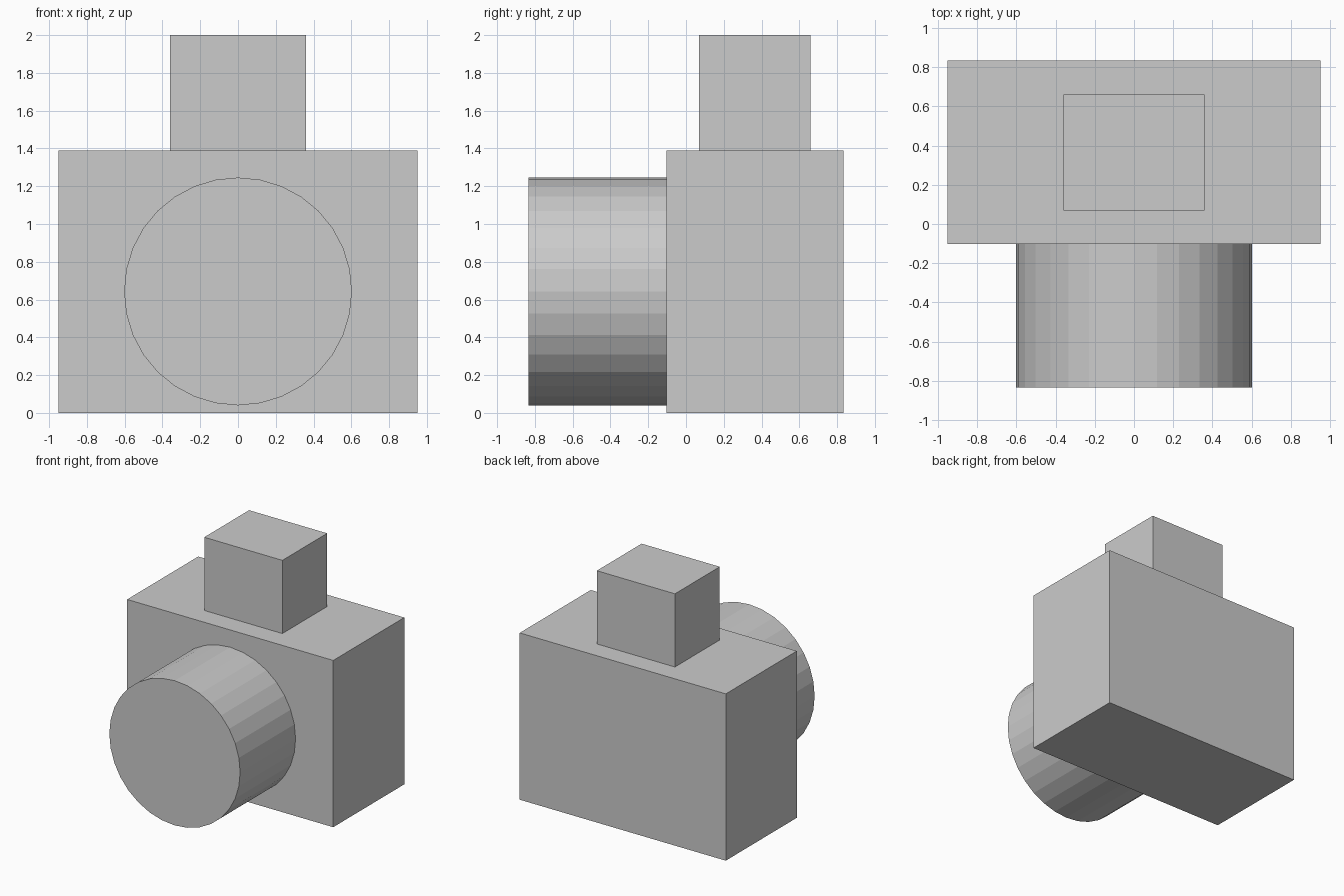
import bpy
import math

if "Cube" in bpy.data.objects:
    bpy.data.objects.remove(bpy.data.objects["Cube"])


def box(name, x, y, z):
    """Add a box from (min, max) ranges on each axis."""
    ranges = (x, y, z)
    bpy.ops.mesh.primitive_cube_add(size=1, location=[(a + b) / 2 for a, b in ranges])
    obj = bpy.context.object
    obj.name = name
    obj.scale = [b - a for a, b in ranges]
    bpy.ops.object.transform_apply(location=False, rotation=False, scale=True)
    return obj


# Camera body and the viewfinder block on top
box("camera_body", (-0.95, 0.95), (-0.103, 0.833), (0, 1.39))
box("viewfinder", (-0.36, 0.36), (0.07, 0.66), (1.39, 2))

# Lens barrel, flat-shaded with 32 sides, pointing forward
front, back = -0.833, -0.103
bpy.ops.mesh.primitive_cylinder_add(
    vertices=32, radius=0.603, depth=back - front,
    location=(0, (front + back) / 2, 0.643), rotation=(math.pi / 2, 0, 0))
bpy.context.object.name = "lens_barrel"
